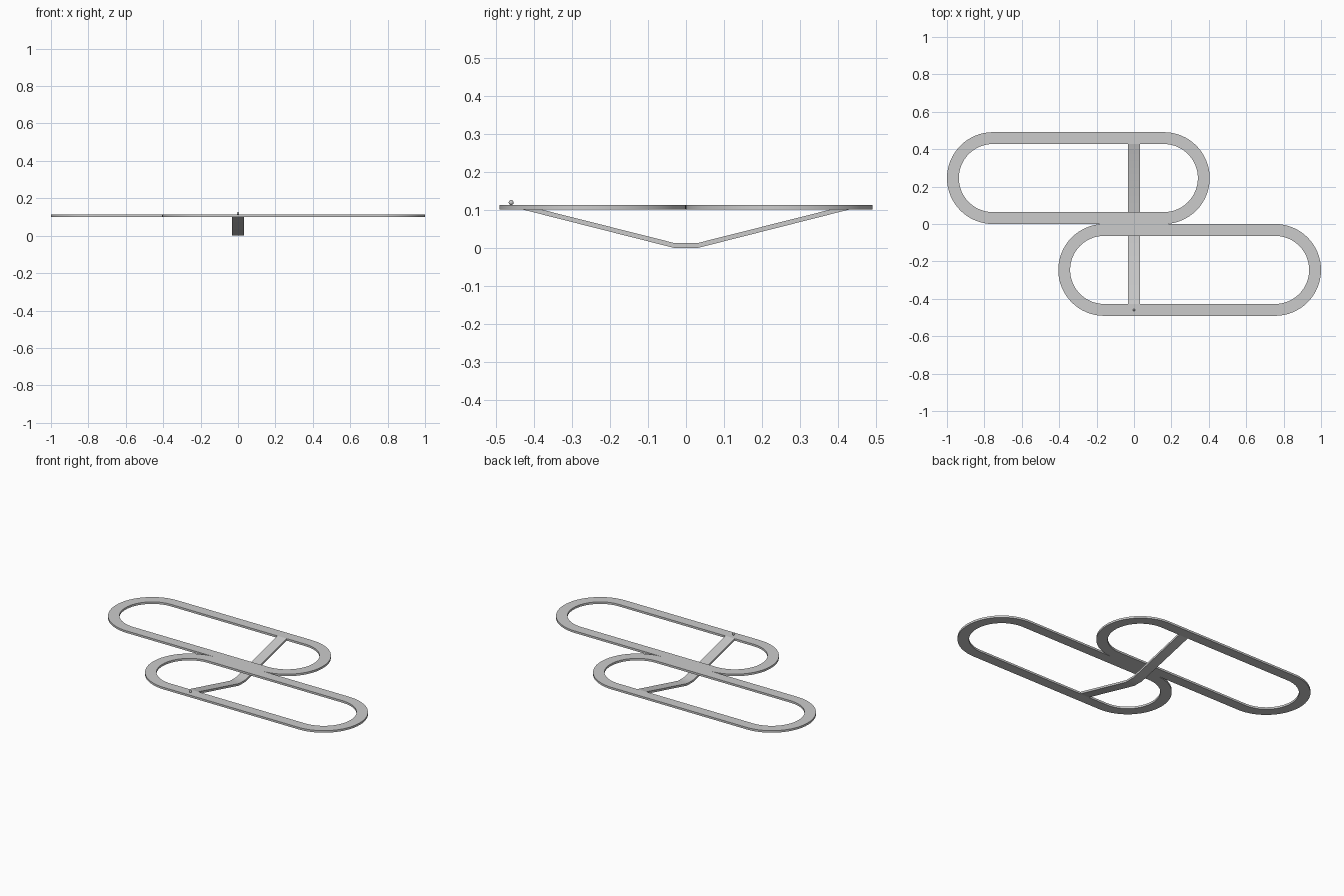
import bpy, bmesh
from math import pi, cos, sin

if "Cube" in bpy.data.objects:
    bpy.data.objects.remove(bpy.data.objects["Cube"])

Z0, Z1 = 0.1, 0.1125      # underside and top of the flat loops
R_OUT, R_IN = 0.2455, 0.182
SEG = 32                  # steps per half-round end


def finish(name, bm):
    bmesh.ops.recalc_face_normals(bm, faces=bm.faces)
    mesh = bpy.data.meshes.new(name)
    bm.to_mesh(mesh)
    bm.free()
    ob = bpy.data.objects.new(name, mesh)
    bpy.context.collection.objects.link(ob)
    bpy.ops.object.select_all(action='DESELECT')
    ob.select_set(True)
    bpy.context.view_layer.objects.active = ob
    bpy.ops.object.shade_smooth_by_angle(angle=pi / 6)
    return ob


def stadium(xa, xb, cy, r):
    right = [(xb + r * cos(a), cy + r * sin(a))
             for a in (-pi / 2 + pi * i / SEG for i in range(SEG + 1))]
    left = [(xa + r * cos(a), cy + r * sin(a))
            for a in (pi / 2 + pi * i / SEG for i in range(SEG + 1))]
    return right + left


def loop_frame(name, xa, xb, cy):
    bm = bmesh.new()
    rings = [[bm.verts.new((x, y, z)) for x, y in stadium(xa, xb, cy, r)]
             for r, z in ((R_OUT, Z0), (R_OUT, Z1), (R_IN, Z1), (R_IN, Z0))]
    n = len(rings[0])
    for k in range(4):
        a, b = rings[k], rings[(k + 1) % 4]
        for i in range(n):
            j = (i + 1) % n
            bm.faces.new((a[i], a[j], b[j], b[i]))
    return finish(name, bm)


# Two staggered flat loops, touching along y = 0
x_far, x_near = 1 - R_OUT, 0.405 - R_OUT
loop_frame("back_loop", -x_far, x_near, R_OUT)
loop_frame("front_loop", -x_near, x_far, -R_OUT)

# Bent strap hanging below, from one inner edge to the other
half = [(0.033, 0.0), (0.4275, Z0), (0.4275, Z1), (0.031, 0.0125)]
profile = half + [(-y, z) for y, z in reversed(half)]
bm = bmesh.new()
face = bm.faces.new([bm.verts.new((-0.031, y, z)) for y, z in profile])
ext = bmesh.ops.extrude_face_region(bm, geom=[face])
bmesh.ops.translate(bm, vec=(0.062, 0, 0),
                    verts=[v for v in ext["geom"] if isinstance(v, bmesh.types.BMVert)])
finish("strap", bm)

# Tiny bead on top of the front loop
bpy.ops.mesh.primitive_uv_sphere_add(segments=24, ring_count=12, radius=0.0065,
                                     location=(0, -0.46, 0.119))
bead = bpy.context.object
bead.name = "bead"
bpy.ops.object.shade_smooth_by_angle()
